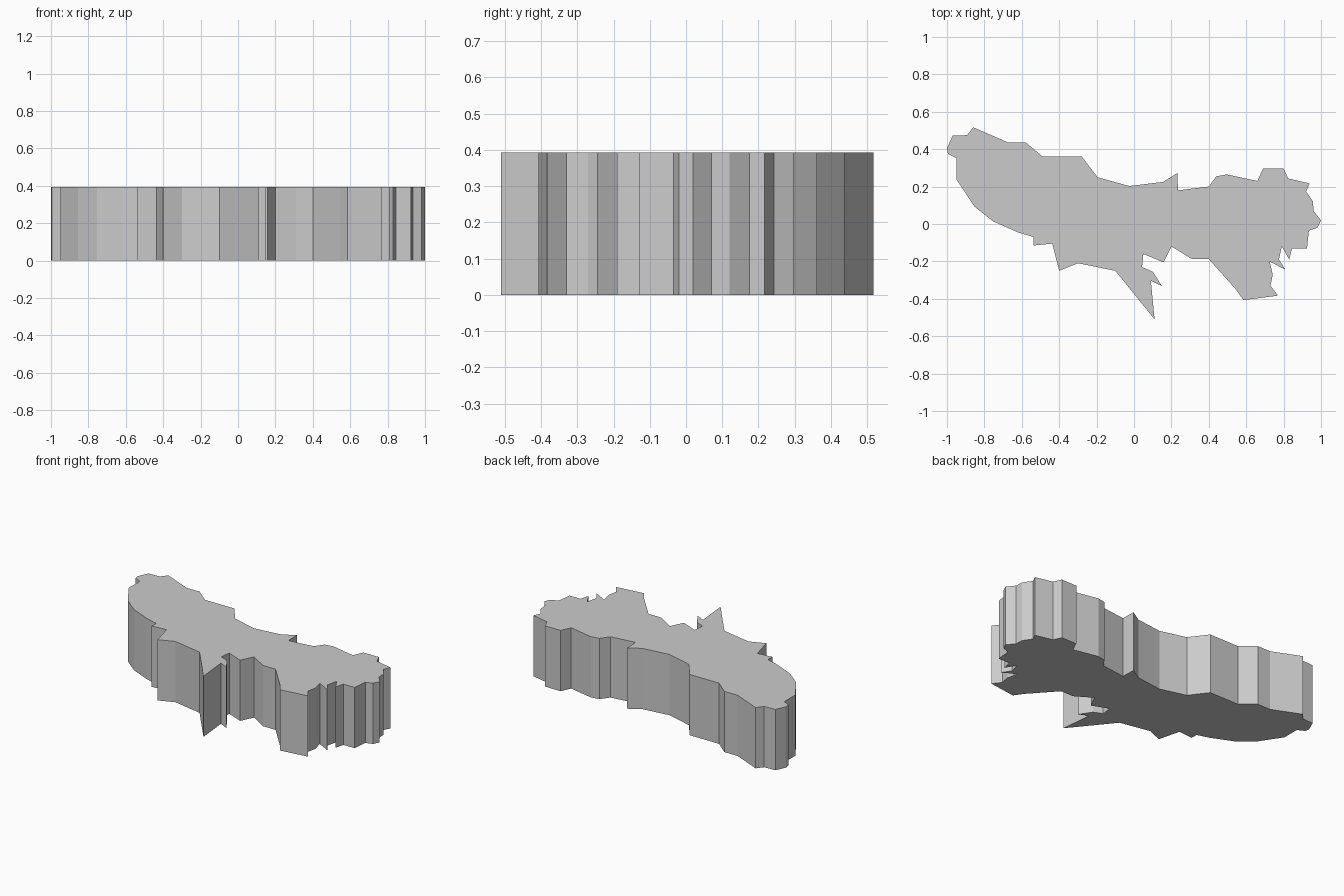
import bpy, bmesh
from mathutils import Vector

HEIGHT = 0.393

# Back coast, left to right
back_edge = [
    (-1, .405), (-.97, .472), (-.892, .475), (-.86, .517), (-.675, .437),
    (-.58, .437), (-.49, .362), (-.28, .362), (-.195, .25), (-.025, .203),
    (.155, .225), (.232, .272), (.235, .18), (.40, .20), (.44, .255),
    (.495, .265), (.66, .23), (.69, .296), (.80, .296), (.825, .243),
    (.94, .217), (.92, .175), (.957, .12), (.96, .07), (1, .02)]

# Front coast, right to left
front_edge = [
    (.98, -.02), (.935, -.035), (.925, -.13), (.845, -.13), (.83, -.19),
    (.79, -.12), (.775, -.19), (.81, -.245), (.725, -.20), (.742, -.27),
    (.73, -.33), (.77, -.383), (.585, -.407), (.545, -.35), (.40, -.188),
    (.31, -.188), (.20, -.12), (.158, -.205), (.05, -.16), (.043, -.23),
    (.10, -.255), (.15, -.332), (.09, -.303), (.11, -.51), (-.10, -.25),
    (-.30, -.21), (-.40, -.25), (-.437, -.105), (-.537, -.115), (-.537, -.07),
    (-.62, -.045), (-.755, .015), (-.855, .095), (-.95, .24), (-.95, .352),
    (-.995, .375)]

# Extrude the outline into a flat-sided slab
bm = bmesh.new()
base = bm.faces.new([bm.verts.new((x, y, 0)) for x, y in back_edge + front_edge])
top = bmesh.ops.extrude_face_region(bm, geom=[base], use_keep_orig=True)
verts = [g for g in top["geom"] if isinstance(g, bmesh.types.BMVert)]
bmesh.ops.translate(bm, verts=verts, vec=Vector((0, 0, HEIGHT)))
bmesh.ops.recalc_face_normals(bm, faces=bm.faces)

mesh = bpy.data.meshes.new("island_slab")
bm.to_mesh(mesh)
bm.free()
slab = bpy.data.objects.new("island_slab", mesh)
bpy.context.collection.objects.link(slab)
